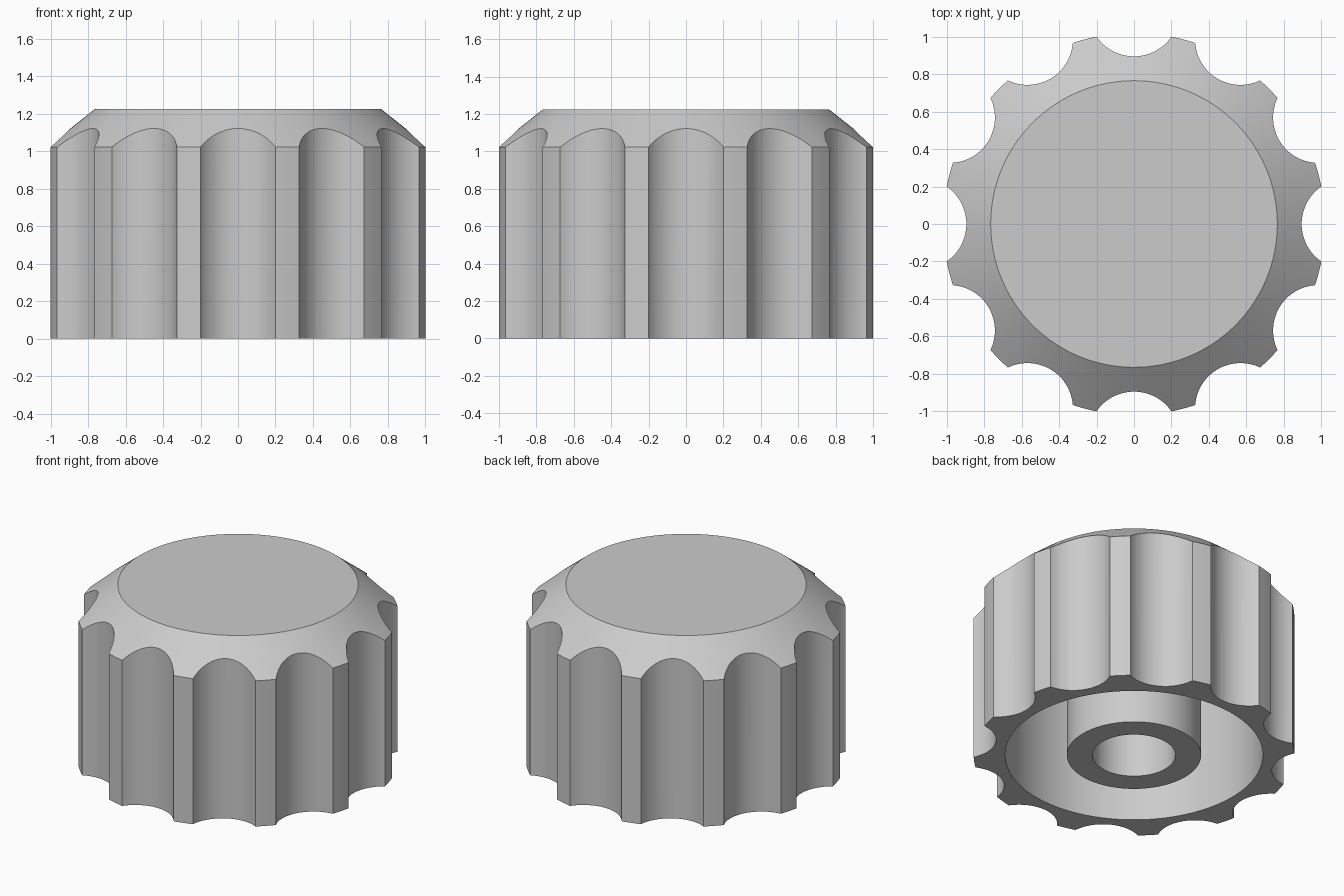
import bpy, bmesh, math
from mathutils import Matrix, Vector

if "Cube" in bpy.data.objects:
    bpy.data.objects.remove(bpy.data.objects["Cube"], do_unlink=True)

FLUTES = 12
FLUTE_RADIUS = 0.243
FLUTE_CENTRE = 1.138
SEGMENTS = 192

grey = bpy.data.materials.new("plain grey")
grey.use_nodes = True
colour = (0.6, 0.6, 0.6, 1)
grey.diffuse_color = colour
grey.node_tree.nodes["Principled BSDF"].inputs["Base Color"].default_value = colour


def add_object(name, bm):
    bmesh.ops.recalc_face_normals(bm, faces=bm.faces)
    mesh = bpy.data.meshes.new(name)
    bm.to_mesh(mesh)
    bm.free()
    mesh.materials.append(grey)
    obj = bpy.data.objects.new(name, mesh)
    bpy.context.collection.objects.link(obj)
    return obj


def lathe(name, profile):
    """Revolve an (r, z) profile that starts and ends on the axis."""
    bm = bmesh.new()
    verts = [bm.verts.new((r, 0, z)) for r, z in profile]
    edges = [bm.edges.new(pair) for pair in zip(verts, verts[1:])]
    bmesh.ops.spin(bm, geom=verts + edges, cent=(0, 0, 0), axis=(0, 0, 1),
                   angle=math.tau, steps=SEGMENTS, use_merge=True)
    bmesh.ops.remove_doubles(bm, verts=bm.verts, dist=0.0001)
    return add_object(name, bm)


# Hollow knob: chamfered cap, outer wall, annular cavity and bored hub
knob = lathe("knob", [
    (0, 1.225), (0.765, 1.225), (1.02, 1.023), (1.02, 0),
    (0.82, 0), (0.82, 1.02), (0.427, 1.02), (0.427, 0),
    (0.264, 0), (0.264, 1.02), (0, 1.02),
])

# Ring of cylinders that carve the finger flutes
bm = bmesh.new()
for i in range(FLUTES):
    place = Matrix.Rotation(math.tau * i / FLUTES, 4, "Z") @ Matrix.Translation(
        Vector((FLUTE_CENTRE, 0, 0.6)))
    bmesh.ops.create_cone(bm, cap_ends=True, segments=96, radius1=FLUTE_RADIUS,
                          radius2=FLUTE_RADIUS, depth=2, matrix=place)
cutter = add_object("flute_cutter", bm)
cutter.hide_render = True

cut = knob.modifiers.new("flutes", "BOOLEAN")
cut.operation = "DIFFERENCE"
cut.solver = "EXACT"
cut.object = cutter

# Apply the cut, drop the cutter and smooth the round walls
bpy.ops.object.select_all(action="DESELECT")
bpy.context.view_layer.objects.active = knob
knob.select_set(True)
bpy.ops.object.modifier_apply(modifier=cut.name)
bpy.data.objects.remove(cutter, do_unlink=True)
bpy.ops.object.shade_smooth_by_angle(angle=math.radians(30))
